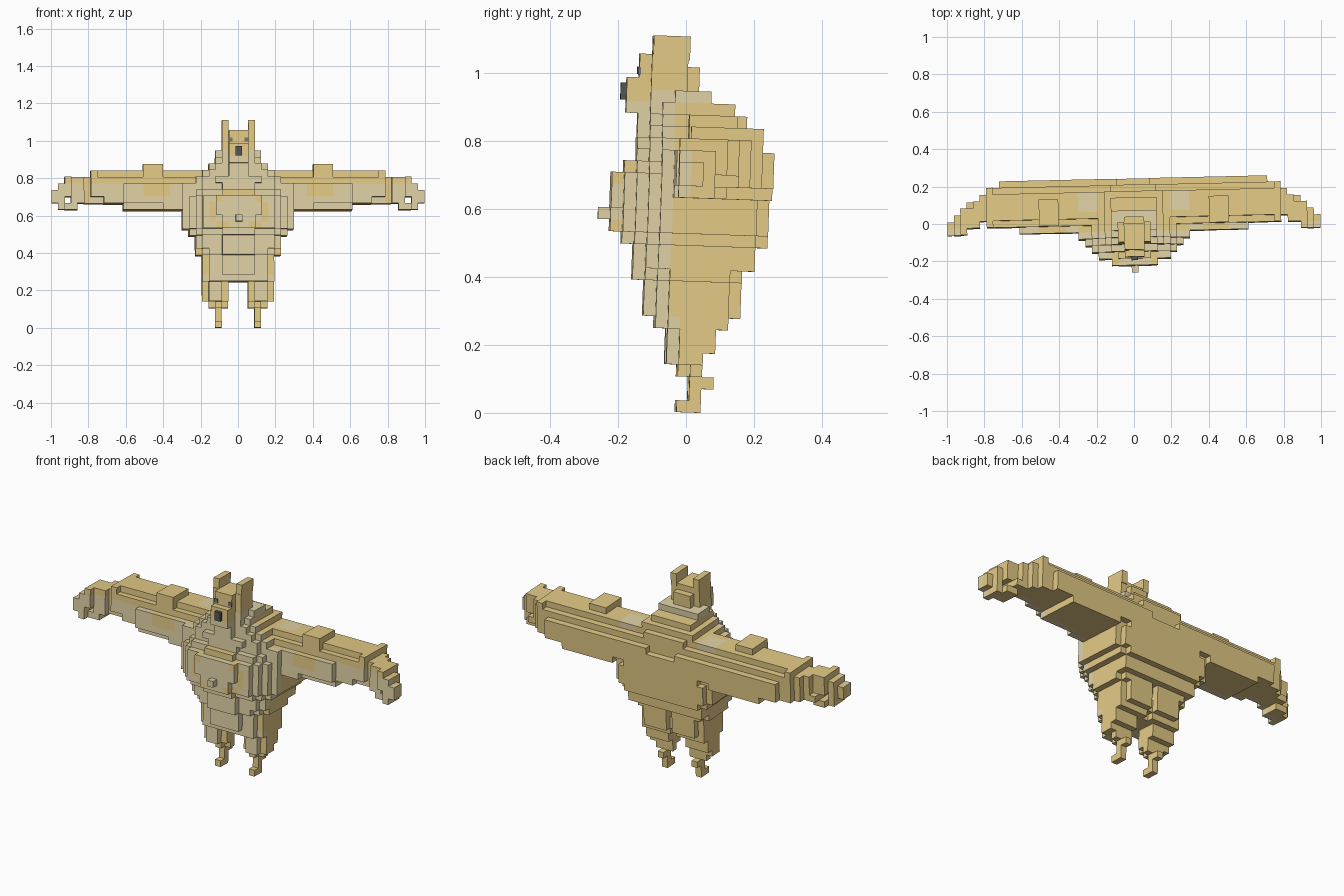
import bpy, bmesh, math
from mathutils import Matrix, Vector

cube = bpy.data.objects.get("Cube")
if cube:
    bpy.data.objects.remove(cube)

SX, SY, SZ = 0.0350, 0.0355, 0.0350   # cell size
LEAN, PIVOT = 0.035, 0.55             # backward lean of the figure


def material(name, rgb):
    m = bpy.data.materials.new(name)
    m.use_nodes = True
    m.diffuse_color = (*rgb, 1)
    m.node_tree.nodes["Principled BSDF"].inputs["Base Color"].default_value = (*rgb, 1)
    return m


TAN, CREAM, DARK, GREY = range(4)
MATS = [material("tan fur", (0.77, 0.59, 0.235)),
        material("cream fur", (0.75, 0.645, 0.38)),
        material("dark nose", (0.09, 0.09, 0.09)),
        material("grey eyes", (0.18, 0.18, 0.19))]

cells = {}   # (i, j, k) -> part name


def centre(c):
    z = (c[2] + 0.5) * SZ
    return abs(c[0]) * SX, c[1] * SY + (z - PIVOT) * LEAN, z


def fill(part, test):
    for i in range(-28, 29):
        for j in range(-8, 9):
            for k in range(31):
                c = (i, j, k)
                if c not in cells and test(*centre(c)):
                    cells[c] = part


def box(x0, x1, y0, y1, z0, z1):
    return lambda x, y, z: x0 <= x <= x1 and y0 <= y <= y1 and z0 <= z <= z1


def row_at(rows, v):
    return next((r for r in rows if v < r[0]), None)


# Torso rows: top height, half width, front, back
TORSO = [(0.285, .20, -.10, .115), (0.39, .205, -.13, .15), (0.43, .23, -.155, .16),
         (0.495, .245, -.16, .20), (0.53, .27, -.19, .23), (0.64, .305, -.225, .24),
         (0.705, .30, -.225, .235), (0.74, .28, -.18, .235), (0.81, .24, -.15, .22),
         (0.845, .20, -.14, .19), (0.88, .17, -.14, .175), (0.915, .135, -.135, .14),
         (0.95, .11, -.135, .075)]


def torso(x, y, z):
    r = row_at(TORSO, z)
    if z < 0.25 or not r:
        return False
    _, w, front, back = r
    if y < 0:
        return (x / w) ** 2 + (y / front) ** 2 <= 1
    groove = z < 0.43 and x < 0.02 and y > back - 0.05
    return not groove and (x / w) ** 4 + (y / back) ** 6 <= 1


# Leg rows: top height, inner side, outer side, front, back
LEGS = [(0.036, .085, .125, -.04, .035), (0.072, .085, .125, 0, .035),
        (0.107, .085, .125, 0, .075), (0.145, .05, .165, -.03, .045),
        (0.18, .05, .20, -.07, .05), (0.25, .05, .20, -.07, .085),
        (0.285, .05, .20, -.10, .115)]


def leg(x, y, z):
    r = row_at(LEGS, z)
    if not r:
        return False
    _, a, b, front, back = r
    if not (a <= x <= b and front <= y <= back):
        return False
    corner = z > 0.107 and (x > b - 0.04 or x < a + 0.03)
    return not (corner and y < front + 0.04)


# Wing sections: reach, bottom, top, front, back
WINGS = [(0.30, .63, .845, -.07, .225), (0.42, .63, .845, -.05, .24),
         (0.60, .63, .845, -.035, .245), (0.73, .665, .845, -.015, .245),
         (0.78, .665, .845, 0, .215), (0.81, .665, .81, .01, .18),
         (0.86, .665, .81, 0, .145), (0.90, .63, .81, -.02, .11),
         (0.93, .63, .81, -.035, .085), (0.97, .63, .775, -.045, .06),
         (1.01, .665, .74, -.045, .03)]
# Height limits across the wing depth: the top steps down to both edges
WING_TOP = [(0.0, .78), (0.035, .815), (0.165, .85), (0.205, .815), (1, .78)]


def wing(x, y, z):
    r = row_at(WINGS, x)
    if x < 0.1 or not r:
        return False
    _, z0, z1, y0, y1 = r
    if z > row_at(WING_TOP, y)[1] and x < 0.75:
        return False
    v = (2 * z - z0 - z1) / (z1 - z0)
    u = (2 * y - y0 - y1) / (y1 - y0)
    return abs(u) ** 4 + abs(v) ** 4 <= 1.12


def head(x, y, z):
    w = 0.09 if -0.1 < y < 0.01 else 0.06
    back = 0.045 if z < 1.015 else 0.015
    return x < w and -0.14 < y < back and 0.88 < z < 1.05


fill("torso", torso)
fill("legs", leg)
fill("wings", wing)
fill("shoulder_tufts", box(.40, .51, 0, .14, .82, .875))
fill("head", head)
fill("snout", box(0, .05, -.18, -.1, .875, .98))
fill("navel", box(0, .02, -.26, -.2, .575, .61))

# Open gap in each hand
for c in [c for c in cells if abs(c[0]) == 26 and c[2] == 19]:
    del cells[c]


def colour(c, part):
    x, y, z = centre(c)
    exposed = (c[0], c[1] - 1, c[2]) not in cells
    if 0.2 < x < 0.29 and 0.06 < y < 0.19 and z > 0.79:
        return CREAM
    if part == "wings":
        patch = 0.37 < x < 0.50 and z > 0.70
        wrist = 0.78 < x < 0.84
        return CREAM if exposed and z < 0.78 and not patch and not wrist else TAN
    if part == "torso":
        ring = (x / 0.3) ** 2 + ((z - 0.62) / 0.2) ** 2
        if z > 0.91:
            return CREAM
        return CREAM if y < -0.045 and not 0.2 < ring < 0.3 else TAN
    if part == "legs":
        return CREAM if y < -0.025 else TAN
    if part == "snout":
        return CREAM if z < 0.91 else TAN
    return CREAM if part == "navel" else TAN


# Turn each part's exposed cell sides into one mesh
SIDES = [(a, s) for a in range(3) for s in (-1, 1)]
POSE = (Matrix.Translation((0, 0, PIVOT)) @ Matrix.Rotation(math.radians(1.3), 4, 'Z')
        @ Matrix.Rotation(-LEAN, 4, 'X') @ Matrix.Translation((0, 0, -PIVOT)))


def place(p):
    return POSE @ Vector((p[0] * SX, p[1] * SY, (p[2] + 0.5) * SZ))


def finish(name, bm):
    mesh = bpy.data.meshes.new(name)
    bmesh.ops.remove_doubles(bm, verts=bm.verts, dist=0.0002)
    bm.to_mesh(mesh)
    bm.free()
    for m in MATS:
        mesh.materials.append(m)
    ob = bpy.data.objects.new(name, mesh)
    bpy.context.collection.objects.link(ob)
    return ob


def shell(name):
    bm = bmesh.new()
    for c, part in cells.items():
        if part != name:
            continue
        for a, s in SIDES:
            n = list(c)
            n[a] += s
            if tuple(n) in cells:
                continue
            b, d = (a + 1) % 3, (a + 2) % 3
            corners = []
            for u, v in ((-s, -1), (s, -1), (s, 1), (-s, 1)):
                p = list(c)
                p[a] += s / 2
                p[b] += u / 2
                p[d] += v / 2
                corners.append(bm.verts.new(place(p)))
            bm.faces.new(corners).material_index = colour(c, name)
    return finish(name, bm)


parts = [shell(n) for n in dict.fromkeys(cells.values())]


def block(name, at, size, mat):
    bm = bmesh.new()
    bmesh.ops.create_cube(bm, size=1,
                          matrix=POSE @ Matrix.Translation(at) @ Matrix.Diagonal((*size, 1)))
    for f in bm.faces:
        f.material_index = mat
    parts.append(finish(name, bm))


# Nose, eyes and ears
def front_of(part):
    return (min(c[1] for c, p in cells.items() if p == part) - 0.5) * SY


block("nose", (0, front_of("snout"), 0.938), (0.035, 0.034, 0.05), DARK)
for side, label in ((1, "left"), (-1, "right")):
    block(label + "_eye", (side * 0.043, front_of("head"), 1.0), (0.022, 0.009, 0.022), GREY)
    block(label + "_ear", (side * 0.07, -0.067, 1.07), (0.035, 0.108, 0.07), TAN)

# Stand on the ground, centred in depth
verts = [v.co for o in parts for v in o.data.vertices]
low = min(v.z for v in verts)
mid = (min(v.y for v in verts) + max(v.y for v in verts)) / 2
for o in parts:
    o.data.transform(Matrix.Translation((0, -mid, -low)))
